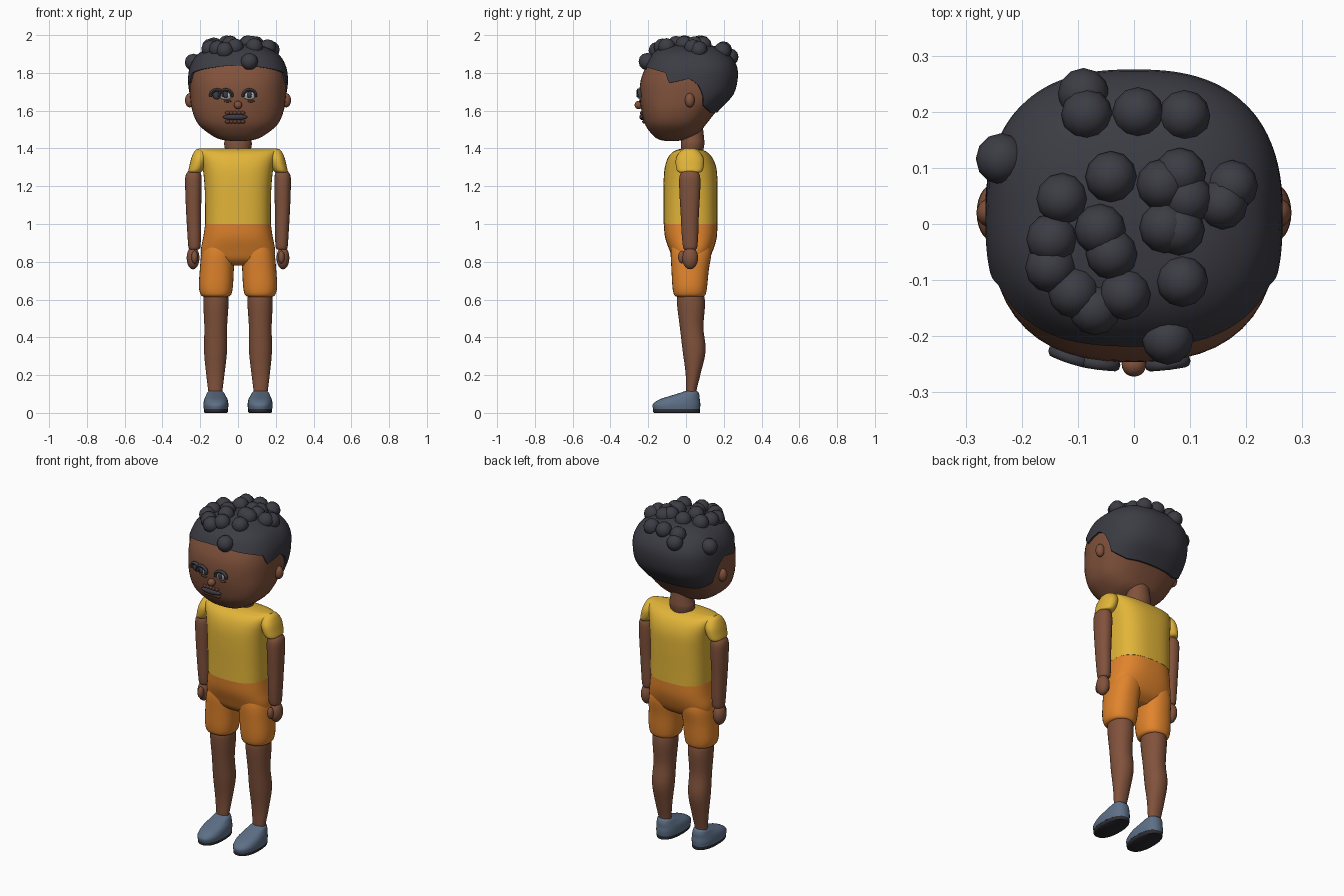
import bpy, bmesh
from math import cos, sin, pi, copysign
from mathutils import Vector
from mathutils.bvhtree import BVHTree

if "Cube" in bpy.data.objects:
    bpy.data.objects.remove(bpy.data.objects["Cube"])


def material(name, rgb):
    m = bpy.data.materials.new(name)
    m.use_nodes = True
    m.diffuse_color = (*rgb, 1)
    m.node_tree.nodes["Principled BSDF"].inputs["Base Color"].default_value = (*rgb, 1)
    return m


SKIN = material("brown skin", (0.22, 0.085, 0.045))
HAIR = material("charcoal hair", (0.045, 0.045, 0.058))
SHIRT = material("yellow shirt", (0.76, 0.46, 0.04))
SHORTS = material("orange shorts", (0.75, 0.23, 0.025))
SHOE = material("slate blue shoe", (0.11, 0.16, 0.24))
SOLE = material("dark sole", (0.025, 0.025, 0.032))
EYE = material("grey white eye", (0.5, 0.5, 0.48))
LIP = material("dark lip", (0.12, 0.045, 0.028))


def finish(name, bm, mat):
    bmesh.ops.recalc_face_normals(bm, faces=bm.faces)
    mesh = bpy.data.meshes.new(name)
    bm.to_mesh(mesh)
    bm.free()
    mesh.materials.append(mat)
    ob = bpy.data.objects.new(name, mesh)
    bpy.context.collection.objects.link(ob)
    return ob


def dense(rings, steps=4):
    """Catmull-Rom resampling of rings (z, x, y, rx, ry)."""
    out = []
    for i in range(len(rings) - 1):
        quad = [rings[max(i - 1, 0)], rings[i], rings[i + 1], rings[min(i + 2, len(rings) - 1)]]
        for k in range(steps):
            t = k / steps
            out.append([b + 0.5 * t * (c - a + t * (2 * a - 5 * b + 4 * c - d + t * (3 * (b - c) + d - a)))
                        for a, b, c, d in zip(*quad)])
    return out + [list(rings[-1])]


def direction(a, n):
    c, s = cos(a), sin(a)
    return copysign(abs(c) ** (2 / n), c), copysign(abs(s) ** (2 / n), s)


def skin_rows(bm, rows, caps):
    rows = [[bm.verts.new(p) for p in row] for row in rows]
    for low, high in zip(rows, rows[1:]):
        for i in range(len(low)):
            j = (i + 1) % len(low)
            bm.faces.new((low[i], low[j], high[j], high[i]))
    for cap in caps:
        bm.faces.new(rows[cap])


def loft(name, mat, rings, n=2.0, side=1, segs=32):
    bm = bmesh.new()
    rows = []
    for z, x, y, rx, ry in dense(rings):
        dirs = [direction(2 * pi * i / segs, n) for i in range(segs)]
        rows.append([(side * (x + rx * c), y + ry * s, z) for c, s in dirs])
    skin_rows(bm, rows, (0, -1))
    return finish(name, bm, mat)


def ball(name, mat, loc, size, segs=20):
    bm = bmesh.new()
    bmesh.ops.create_uvsphere(bm, u_segments=segs, v_segments=segs // 2, radius=1)
    bmesh.ops.scale(bm, vec=size, verts=bm.verts)
    bmesh.ops.translate(bm, vec=loc, verts=bm.verts)
    return finish(name, bm, mat)


# Head
N = 2.5
HEAD = [(1.44, 0, -0.075, 0.04, 0.035), (1.45, 0, -0.075, 0.1, 0.075), (1.48, 0, -0.06, 0.155, 0.125),
        (1.53, 0, -0.055, 0.212, 0.163), (1.60, 0, -0.036, 0.242, 0.20), (1.68, 0, -0.003, 0.254, 0.243),
        (1.76, 0, 0.012, 0.256, 0.252), (1.83, 0, 0.024, 0.246, 0.237), (1.89, 0, 0.022, 0.21, 0.20),
        (1.93, 0, 0.02, 0.14, 0.14), (1.945, 0, 0.02, 0.06, 0.06), (1.948, 0, 0.02, 0.01, 0.01)]
loft("head", SKIN, HEAD, N, segs=48)
PROFILE = dense(HEAD, 8)


def ring_at(z):
    for a, b in zip(PROFILE, PROFILE[1:]):
        if z <= b[0]:
            t = max(0, (z - a[0]) / (b[0] - a[0]))
            return [p + t * (q - p) for p, q in zip(a, b)]
    return PROFILE[-1]


def face_y(x, z):
    _, _, y, rx, ry = ring_at(z)
    return y - ry * (1 - abs(x / rx) ** N) ** (1 / N)


# Hair cap: a shell whose lower edge follows the hairline, front (-1) to back (1)
LINE = [(-1, 1.838), (-0.92, 1.828), (-0.5, 1.80), (-0.38, 1.745), (0.03, 1.77),
        (0.22, 1.735), (0.5, 1.63), (0.85, 1.59), (1, 1.59)]


def hairline(s):
    for (a, za), (b, zb) in zip(LINE, LINE[1:]):
        if s <= b:
            return za + (zb - za) * (s - a) / (b - a)
    return LINE[-1][1]


COLS, ROWS = 128, 18
rows = [[] for _ in range(ROWS + 2)]
for i in range(COLS):
    c, s = direction(2 * pi * i / COLS, N)
    low = hairline(s)
    for r in range(-1, ROWS + 1):
        z = low + (HEAD[-1][0] - low) * sin(max(r, 0) / ROWS * pi / 2)
        _, _, y, rx, ry = ring_at(z)
        off = 0.009 if r >= 0 else -0.004
        lift = 0.008 * max(r, 0) / ROWS
        rows[r + 1].append((c * (rx + off), y + s * (ry + off), z + lift))
bm = bmesh.new()
skin_rows(bm, rows, (-1,))
bmesh.ops.recalc_face_normals(bm, faces=bm.faces)
scalp = BVHTree.FromBMesh(bm)
finish("hair_cap", bm, HAIR)

# Curls dropped onto the hair cap
CURLS = [(-.09, .232), (-.084, .195), (.007, .198), (.09, .193), (-.236, .116), (-.041, .084),
         (-.128, .045), (-.146, -.027), (-.148, -.077), (-.06, -.01), (-.04, -.053), (-.107, -.122),
         (-.07, -.152), (-.016, -.125), (.086, -.102), (.06, -.205), (.05, .07), (.082, .09),
         (.095, .045), (.055, -.006), (.08, -.01), (.175, .068), (.157, .036)]
for k, (x, y) in enumerate(CURLS):
    hit = scalp.ray_cast(Vector((x, y, 3)), Vector((0, 0, -1)))[0]
    z = hit.z if hit else 1.83
    ball(f"curl_{k + 1}", HAIR, (x, y, min(z, 1.953)), (0.046, 0.046, 0.046), 12)

# Face
ball("nose", SKIN, (0, -0.25, 1.63), (0.022, 0.022, 0.022))
for name, x in (("right", -0.065), ("left", 0.06)):
    y = face_y(x, 1.685)
    ball(name + "_eye", EYE, (x, y, 1.682), (0.036, 0.012, 0.024))
    ball(name + "_pupil", HAIR, (x, y - 0.008, 1.684), (0.014, 0.009, 0.018))
    ball(name + "_lower_lid", LIP, (x + 0.01, y, 1.65), (0.02, 0.006, 0.006))
for name, x in (("outer_lash", -0.112), ("right_lash", -0.065), ("left_lash", 0.06)):
    bm = bmesh.new()
    rows = []
    for i in range(17):
        a = pi * (-0.1 + 1.2 * i / 16)
        px, pz = x + 0.032 * cos(a), 1.682 + 0.028 * sin(a)
        py = face_y(px, pz) - 0.006
        rows.append([(px + 0.009 * cos(a) * cos(b), py + 0.011 * sin(b), pz + 0.009 * sin(a) * cos(b))
                     for b in (2 * pi * k / 8 for k in range(8))])
    skin_rows(bm, rows, (0, -1))
    finish(name, bm, HAIR)
ball("outer_lash_fill", HAIR, (-0.112, face_y(-0.112, 1.68), 1.68), (0.022, 0.01, 0.02))
ball("mouth", HAIR, (-0.015, face_y(0, 1.565) - 0.002, 1.566), (0.066, 0.016, 0.016))
for k in range(5):
    x = -0.055 + 0.02 * k
    for part, z in (("upper", 1.588), ("lower", 1.542)):
        ball(f"{part}_lip_{k + 1}", LIP, (x, face_y(x, z), z), (0.014, 0.01, 0.01), 12)

# Neck, shirt and shorts
loft("neck", SKIN, [(1.36, 0, .03, .06, .055), (1.42, 0, .035, .073, .062),
                    (1.46, 0, .035, .068, .06), (1.55, 0, .03, .06, .055)])
loft("shirt", SHIRT, [(1.0, 0, .024, .174, .143), (1.1, 0, .024, .174, .143), (1.2, 0, .024, .177, .143),
                      (1.29, 0, .024, .186, .138), (1.35, 0, .022, .2, .118), (1.385, 0, .02, .21, .085),
                      (1.4, 0, .02, .208, .04)], 2.7, segs=48)
loft("shorts_hips", SHORTS, [(1.005, 0, .024, .173, .142), (.93, 0, .026, .184, .137), (.86, 0, .028, .196, .115),
                             (.81, 0, .025, .18, .09), (.78, 0, .022, .1, .05)], 2.6, segs=48)

# Limbs, built once per side
for name, side in (("left", 1), ("right", -1)):
    ball(name + "_ear", SKIN, (side * 0.255, 0.02, 1.655), (0.026, 0.026, 0.038))
    loft(name + "_sleeve", SHIRT, [(1.272, .228, .02, .026, .05), (1.28, .226, .02, .037, .066),
                                   (1.31, .215, .02, .042, .074), (1.35, .205, .02, .042, .072),
                                   (1.385, .195, .02, .036, .05), (1.398, .19, .02, .025, .025)], 2.2, side)
    loft(name + "_arm", SKIN, [(.865, .232, .022, .024, .03), (.88, .231, .022, .032, .038),
                               (.95, .232, .021, .036, .044), (1.05, .235, .02, .039, .048),
                               (1.17, .236, .02, .043, .055), (1.25, .236, .02, .043, .055),
                               (1.28, .234, .02, .03, .04)], 2.2, side)
    ball(name + "_hand", SKIN, (side * .238, .022, .82), (.034, .042, .06))
    ball(name + "_thumb", SKIN, (side * .23, -.022, .825), (.017, .02, .034))
    loft(name + "_shorts_leg", SHORTS, [(.614, .117, .02, .06, .065), (.625, .117, .02, .08, .083),
                                        (.67, .117, .02, .09, .092), (.76, .112, .022, .09, .099),
                                        (.85, .104, .027, .088, .108), (.92, .09, .027, .075, .1)], 2.3, side)
    loft(name + "_leg", SKIN, [(.08, .12, .028, .035, .025), (.12, .12, .028, .038, .028), (.21, .12, .038, .049, .04),
                               (.33, .119, .043, .061, .061), (.45, .118, .03, .06, .062),
                               (.56, .117, .027, .066, .073), (.61, .117, .025, .066, .073), (.63, .117, .025, .06, .065)],
         2.1, side)
    loft(name + "_sole", SOLE, [(0, .117, -.047, .058, .12), (.006, .117, -.05, .063, .124),
                                (.022, .117, -.05, .063, .124)], 2.3, side)
    loft(name + "_shoe", SHOE, [(.02, .117, -.05, .064, .124), (.045, .117, -.05, .066, .126),
                                (.07, .117, -.035, .062, .108), (.09, .118, -.006, .053, .078),
                                (.108, .119, .02, .044, .046), (.116, .12, .026, .034, .03)], 2.3, side)

# Smooth shading with sharp rims kept
for ob in bpy.context.scene.objects:
    ob.select_set(ob.type == "MESH")
    if ob.type == "MESH":
        bpy.context.view_layer.objects.active = ob
bpy.ops.object.shade_smooth_by_angle(angle=0.8)
